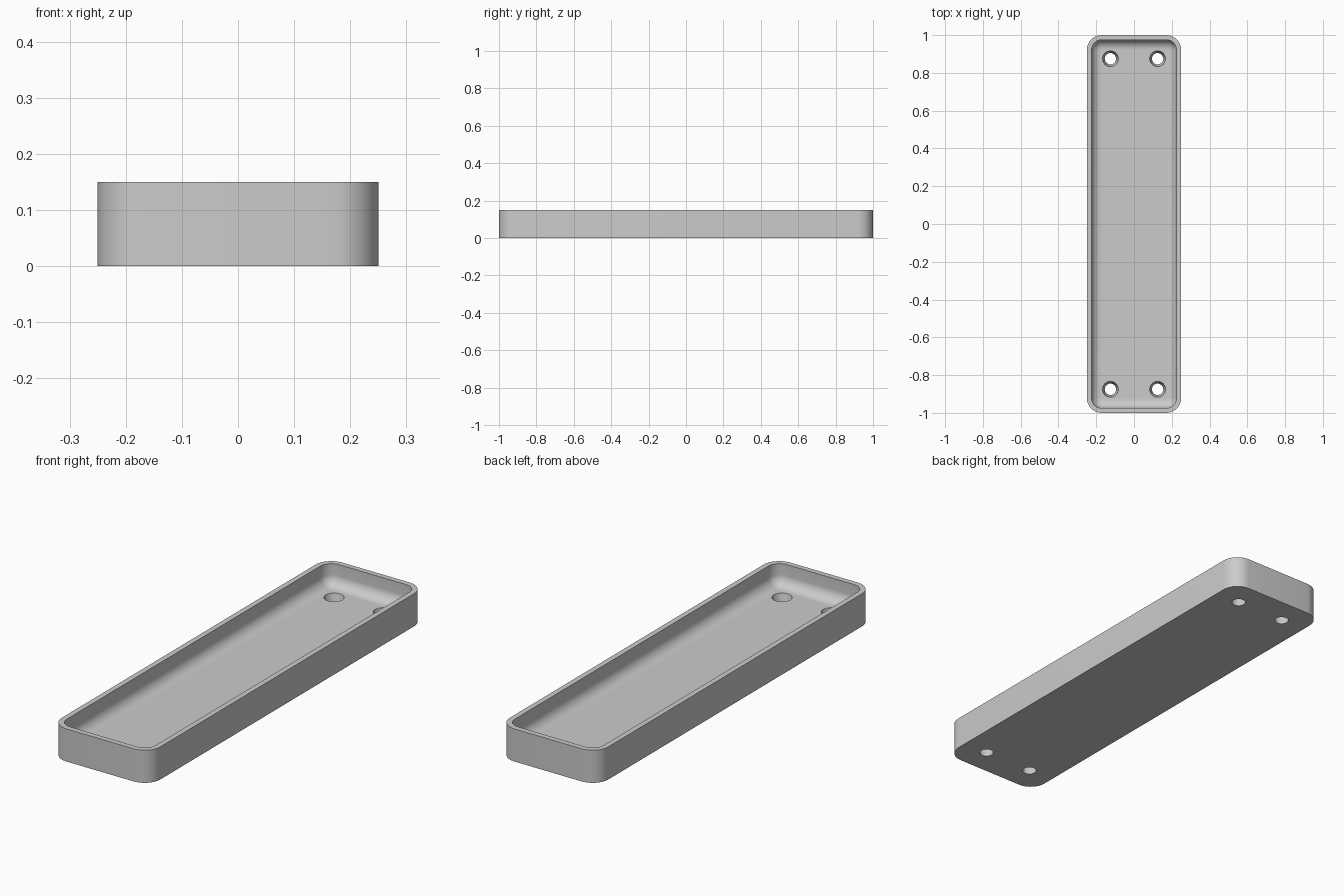
import bpy
import bmesh
from math import sin, cos, pi, radians

if "Cube" in bpy.data.objects:
    bpy.data.objects.remove(bpy.data.objects["Cube"], do_unlink=True)

HALF_X, HALF_Y, HEIGHT = 0.25, 1.0, 0.15
CORNER, WALL, FLOOR, FILLET = 0.08, 0.025, 0.05, 0.05
HOLE_X, HOLE_Y, HOLE_LOW, HOLE_TOP = 0.125, 0.875, 0.03, 0.042
STEPS = 10

bm = bmesh.new()


def rounded_loop(inset, z):
    """Ring of vertices following the rounded outline, moved inward."""
    r = CORNER - inset
    cx, cy = HALF_X - CORNER, HALF_Y - CORNER
    ring = []
    for k, (sx, sy) in enumerate([(1, 1), (-1, 1), (-1, -1), (1, -1)]):
        for i in range(STEPS + 1):
            a = (k + i / STEPS) * pi / 2
            ring.append(bm.verts.new((sx * cx + r * cos(a), sy * cy + r * sin(a), z)))
    return ring


def circle_loop(x, y, z, r, n=32):
    return [bm.verts.new((x + r * cos(2 * pi * i / n), y + r * sin(2 * pi * i / n), z))
            for i in range(n)]


def bridge(a, b):
    n = len(a)
    for i in range(n):
        j = (i + 1) % n
        bm.faces.new((a[i], a[j], b[j], b[i]))


def fill_with_holes(rings):
    edges = []
    for ring in rings:
        for v, w in zip(ring, ring[1:] + ring[:1]):
            edges.append(bm.edges.get((v, w)) or bm.edges.new((v, w)))
    bmesh.ops.triangle_fill(bm, edges=edges, use_beauty=True)


# Outer wall, rim, inner wall and the fillet down to the floor
profile = [(0, 0), (0, HEIGHT), (WALL, HEIGHT)]
for i in range(STEPS + 1):
    a = i / STEPS * pi / 2
    profile.append((WALL + FILLET * (1 - cos(a)), FLOOR + FILLET * (1 - sin(a))))
loops = [rounded_loop(inset, z) for inset, z in profile]
for lower, upper in zip(loops, loops[1:]):
    bridge(lower, upper)

# Four tapered screw holes
low_rings, top_rings = [], []
for sx in (-1, 1):
    for sy in (-1, 1):
        low = circle_loop(sx * HOLE_X, sy * HOLE_Y, 0, HOLE_LOW)
        top = circle_loop(sx * HOLE_X, sy * HOLE_Y, FLOOR, HOLE_TOP)
        bridge(low, top)
        low_rings.append(low)
        top_rings.append(top)

# Underside and tray floor
fill_with_holes([loops[0]] + low_rings)
fill_with_holes([loops[-1]] + top_rings)
bmesh.ops.recalc_face_normals(bm, faces=bm.faces)

mesh = bpy.data.meshes.new("tray")
bm.to_mesh(mesh)
bm.free()
tray = bpy.data.objects.new("tray", mesh)
bpy.context.collection.objects.link(tray)

# Plain grey material
grey = bpy.data.materials.new("plain grey")
grey.use_nodes = True
colour = (0.6, 0.6, 0.6, 1)
grey.diffuse_color = colour
grey.node_tree.nodes["Principled BSDF"].inputs["Base Color"].default_value = colour
mesh.materials.append(grey)

bpy.context.view_layer.objects.active = tray
tray.select_set(True)
bpy.ops.object.shade_smooth_by_angle(angle=radians(30))
